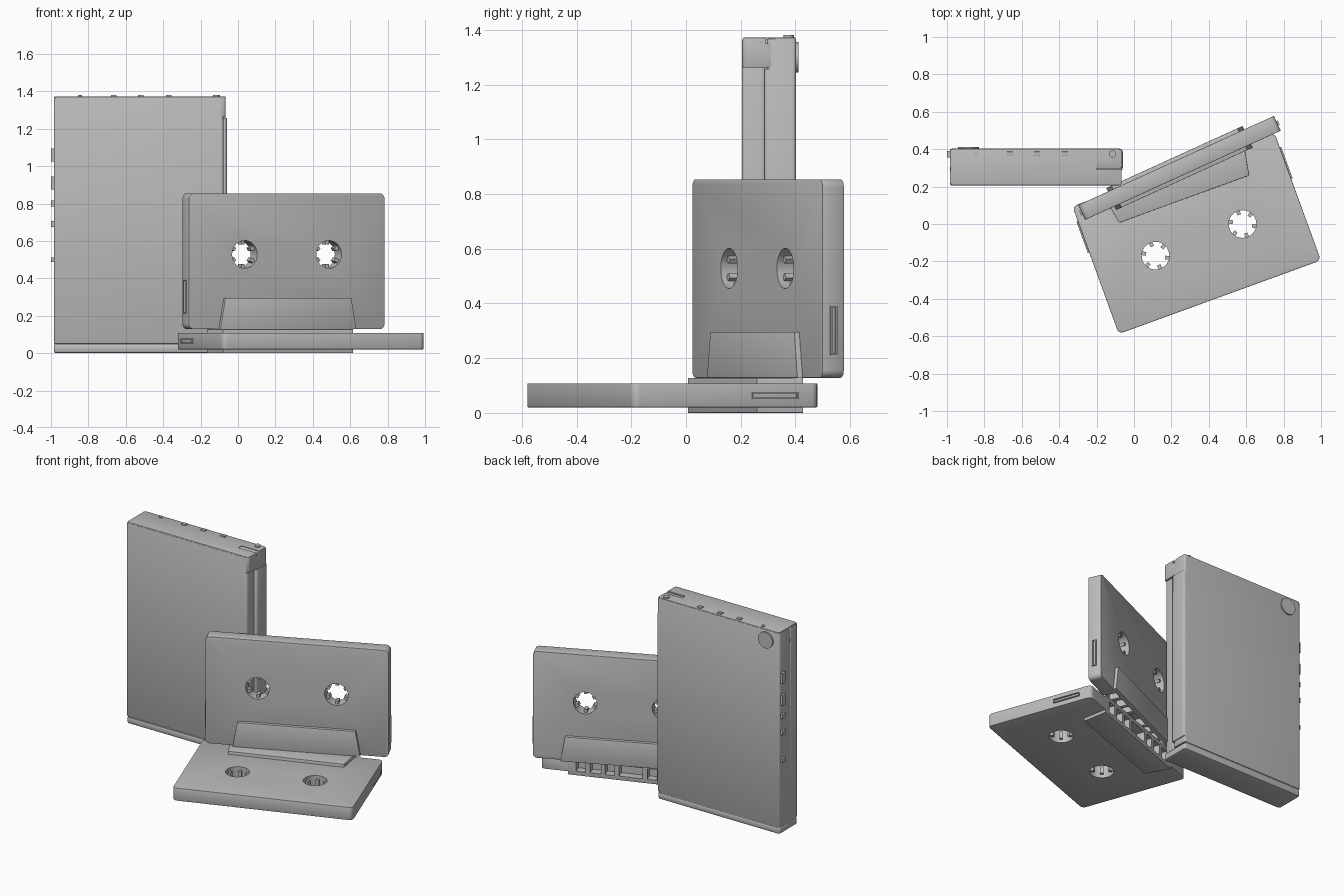
import bpy, bmesh
from math import radians, cos, sin, pi
from mathutils import Matrix, Vector

cube = bpy.data.objects.get("Cube")
if cube:
    bpy.data.objects.remove(cube, do_unlink=True)

grey = bpy.data.materials.new("plain grey")
grey.use_nodes = True
tone = (0.5, 0.5, 0.5, 1)
grey.diffuse_color = tone
grey.node_tree.nodes["Principled BSDF"].inputs["Base Color"].default_value = tone


def finish(name, bm):
    """Turn a bmesh into a grey object with crisp smooth shading."""
    bmesh.ops.recalc_face_normals(bm, faces=bm.faces)
    mesh = bpy.data.meshes.new(name)
    bm.to_mesh(mesh)
    bm.free()
    mesh.materials.append(grey)
    obj = bpy.data.objects.new(name, mesh)
    bpy.context.collection.objects.link(obj)
    smooth(obj)
    return obj


def smooth(obj):
    bpy.ops.object.select_all(action="DESELECT")
    obj.select_set(True)
    bpy.context.view_layer.objects.active = obj
    bpy.ops.object.shade_smooth_by_angle(angle=radians(35))


def prism(name, outline, low, high, corner=0, rim=0):
    """Extrude an outline along z, round its uprights and ease its rims."""
    bm = bmesh.new()
    base = bm.faces.new([bm.verts.new((x, y, low)) for x, y in outline])
    top = bmesh.ops.extrude_face_region(bm, geom=[base])["geom"]
    for v in top:
        if isinstance(v, bmesh.types.BMVert):
            v.co.z = high
    if corner:
        uprights = [e for e in bm.edges if abs(e.verts[0].co.z - e.verts[1].co.z) > 1e-4]
        bmesh.ops.bevel(bm, geom=uprights, offset=corner, segments=5, profile=0.5, affect="EDGES")
    if rim:
        rims = [e for e in bm.edges if abs(e.verts[0].co.z - e.verts[1].co.z) < 1e-6]
        bmesh.ops.bevel(bm, geom=rims, offset=rim, segments=2, profile=0.5, affect="EDGES")
    return finish(name, bm)


def box(name, x, y, z, corner=0, rim=0):
    outline = [(x[0], y[0]), (x[1], y[0]), (x[1], y[1]), (x[0], y[1])]
    return prism(name, outline, z[0], z[1], corner, rim)


def disc(name, centre, radius, depth, axis="Z", sides=32):
    bm = bmesh.new()
    turn = Matrix.Rotation(pi / 2, 4, "X") if axis == "Y" else Matrix()
    bmesh.ops.create_cone(bm, cap_ends=True, segments=sides, radius1=radius, radius2=radius,
                          depth=depth, matrix=Matrix.Translation(centre) @ turn)
    return finish(name, bm)


def cut(target, cutters):
    for cutter in cutters:
        mod = target.modifiers.new("cut", "BOOLEAN")
        mod.operation = "DIFFERENCE"
        mod.solver = "EXACT"
        mod.object = cutter
        bpy.context.view_layer.objects.active = target
        bpy.ops.object.modifier_apply(modifier=mod.name)
    smooth(target)


# --- Cassette, built flat around the origin with its tape edge at -y ---
half_l, half_w, half_t = 0.575, 0.363, 0.0435
hub_x, hub_y, hub_r = 0.2475, 0.037, 0.074

shell = box("cassette_shell", (-half_l, half_l), (-half_w, half_w), (-half_t, half_t), 0.028, 0.003)
head = prism("cassette_head_block",
             [(-0.4, -half_w), (0.4, -half_w), (0.37, -0.195), (-0.37, -0.195)],
             -0.064, 0.064, 0, 0.002)

# Spool holes and openings along the tape edge
holes = [disc("hole_cutter", (s * hub_x, hub_y, 0), hub_r, 0.3) for s in (-1, 1)]
notches = []
for centre, width in ((0, 0.15), (0.135, 0.06), (0.225, 0.07), (0.32, 0.06)):
    for s in ((-1, 1) if centre else (1,)):
        middle = s * centre
        notches.append(box("notch_cutter", (middle - width / 2, middle + width / 2),
                           (-0.45, -0.31), (-0.036, 0.036)))
cut(shell, holes + notches)
cut(head, notches)
for helper in holes + notches:
    bpy.data.objects.remove(helper, do_unlink=True)

cassette = [shell, head]

# Drive teeth around each spool hole
for s in (-1, 1):
    for i in range(6):
        tooth = box("spool_tooth", (0.052, hub_r + 0.004), (-0.01, 0.01), (-0.022, 0.022))
        tooth.data.transform(Matrix.Translation((s * hub_x, hub_y, 0))
                             @ Matrix.Rotation(i * pi / 3 + pi / 6, 4, "Z"))
        cassette.append(tooth)

# Raised frame on each short end
for s in (-1, 1):
    outer, inner = sorted((s * (half_l + 0.008), s * (half_l - 0.01)))
    for z in (-0.01, 0.01):
        cassette.append(box("end_rail", (outer, inner), (-0.28, -0.10), (z - 0.003, z + 0.003)))
    for y in (-0.277, -0.103):
        cassette.append(box("end_rail_cap", (outer, inner), (y - 0.003, y + 0.003), (-0.01, 0.01)))

# One cassette lies flat, a linked copy stands on its tape edge
flat = Matrix.Translation((0.335, -0.05, 0.064)) @ Matrix.Rotation(radians(200), 4, "Z")
upright = (Matrix.Translation((0.243, 0.30, 0.491)) @ Matrix.Rotation(radians(24.5), 4, "Z")
           @ Matrix.Rotation(pi / 2, 4, "X"))
for part in cassette:
    twin = part.copy()
    bpy.context.collection.objects.link(twin)
    twin.name = "upright_" + part.name
    twin.matrix_world = upright
    part.name = "flat_" + part.name
    part.matrix_world = flat

# --- Tape player case ---
left, right = -0.985, -0.066
box("player_core", (left + 0.004, -0.08), (0.212, 0.398), (0.03, 1.3), 0.01)
box("player_front_door", (left, -0.078), (0.205, 0.29), (0.05, 1.366), 0.014, 0.004)
box("player_back_shell", (left, right), (0.296, 0.403), (0.05, 1.368), 0.014, 0.004)
top_block = box("player_top_block", (left + 0.003, right), (0.207, 0.401), (1.262, 1.372), 0.014, 0.004)
groove = box("groove_cutter", (-0.2, 0), (0.292, 0.325), (1.35, 1.45))
cut(top_block, [groove])
bpy.data.objects.remove(groove, do_unlink=True)
box("player_side_grip", (-0.3, -0.06), (0.287, 0.402), (0.09, 1.258), 0.014, 0.003)
box("player_bottom_cap", (left, right), (0.206, 0.403), (0, 0.046), 0.016, 0.012)

# Keys, jack and lamp on the top
for x in (-0.665, -0.52, -0.37):
    box("top_key", (x - 0.015, x + 0.015), (0.363, 0.387), (1.36, 1.381), 0, 0.003)
disc("headphone_jack", (-0.115, 0.375, 1.372), 0.019, 0.018)
disc("top_lamp", (-0.845, 0.378, 1.37), 0.011, 0.018)

# Round dial on the back
disc("back_dial", (-0.885, 0.403, 1.3), 0.055, 0.016, "Y", 40)

# Side buttons
for z, height in ((1.06, 0.07), (0.91, 0.07), (0.8, 0.03), (0.69, 0.032), (0.5, 0.024)):
    box("side_button", (-1.0, -0.97), (0.355, 0.39), (z - height / 2, z + height / 2), 0.004)
